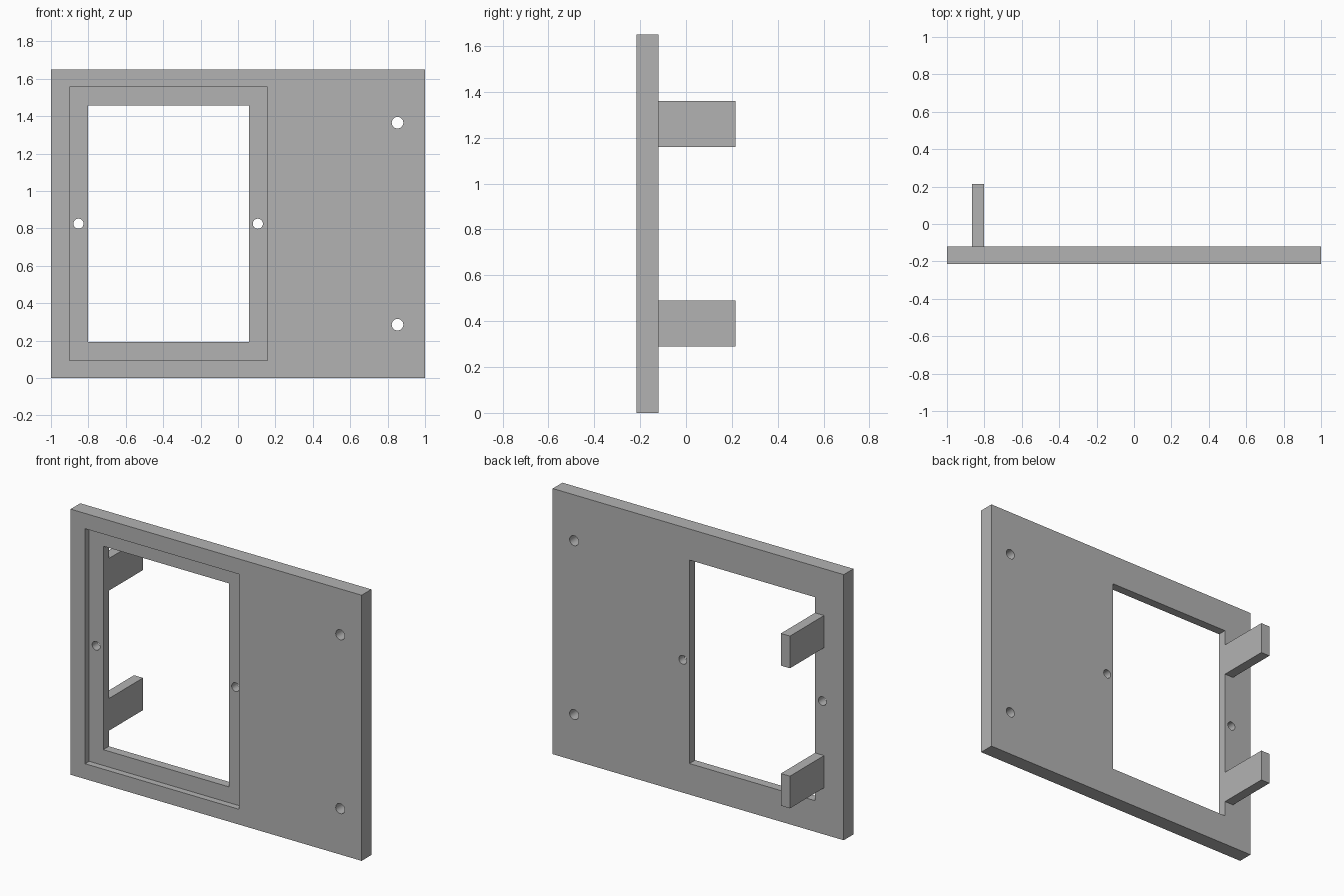
import bpy
import math

if "Cube" in bpy.data.objects:
    bpy.data.objects.remove(bpy.data.objects["Cube"], do_unlink=True)

grey = bpy.data.materials.new("plain grey")
grey.use_nodes = True
colour = (0.45, 0.45, 0.45, 1)
grey.diffuse_color = colour
grey.node_tree.nodes["Principled BSDF"].inputs["Base Color"].default_value = colour

FRONT, BACK, REAR = -0.215, -0.12, 0.215
HEIGHT = 1.65
MID = HEIGHT / 2


def box(name, x, y, z):
    """Box from (low, high) pairs on each axis."""
    bpy.ops.mesh.primitive_cube_add(size=1, location=[sum(p) / 2 for p in (x, y, z)])
    ob = bpy.context.object
    ob.name = name
    ob.scale = [p[1] - p[0] for p in (x, y, z)]
    bpy.ops.object.transform_apply(location=False, rotation=False, scale=True)
    ob.data.materials.append(grey)
    return ob


def bore(x, z, radius):
    """Cylinder cutter running through the panel."""
    bpy.ops.mesh.primitive_cylinder_add(
        vertices=32, radius=radius, depth=0.4,
        location=(x, (FRONT + BACK) / 2, z), rotation=(math.pi / 2, 0, 0))
    ob = bpy.context.object
    ob.data.materials.append(grey)
    return ob


def cut(target, cutter):
    cutter.hide_render = True
    mod = target.modifiers.new("cut", 'BOOLEAN')
    mod.operation = 'DIFFERENCE'
    mod.solver = 'EXACT'
    mod.object = cutter
    bpy.context.view_layer.objects.active = target
    bpy.ops.object.modifier_apply(modifier=mod.name)
    bpy.data.objects.remove(cutter, do_unlink=True)


# Panel with a stepped window
panel = box("panel", (-1, 1), (FRONT, BACK), (0, HEIGHT))
cut(panel, box("recess_cutter", (-0.9, 0.157), (FRONT - 0.1, FRONT + 0.04),
               (0.095, HEIGHT - 0.095)))
cut(panel, box("window_cutter", (-0.803, 0.06), (FRONT - 0.2, BACK + 0.2),
               (0.193, HEIGHT - 0.193)))

# Screw holes: two beside the window, two near the far edge
for x in (-0.853, 0.106):
    cut(panel, bore(x, MID, 0.027))
for side in (-1, 1):
    cut(panel, bore(0.853, MID + side * 0.54, 0.031))

bpy.ops.object.select_all(action='DESELECT')
panel.select_set(True)
bpy.context.view_layer.objects.active = panel
bpy.ops.object.shade_smooth_by_angle(angle=math.radians(30))

# Rear tabs flush with the window's edge
for name, side in (("lower_tab", -1), ("upper_tab", 1)):
    centre = MID + side * 0.435
    box(name, (-0.865, -0.803), (BACK, REAR), (centre - 0.1, centre + 0.1))
